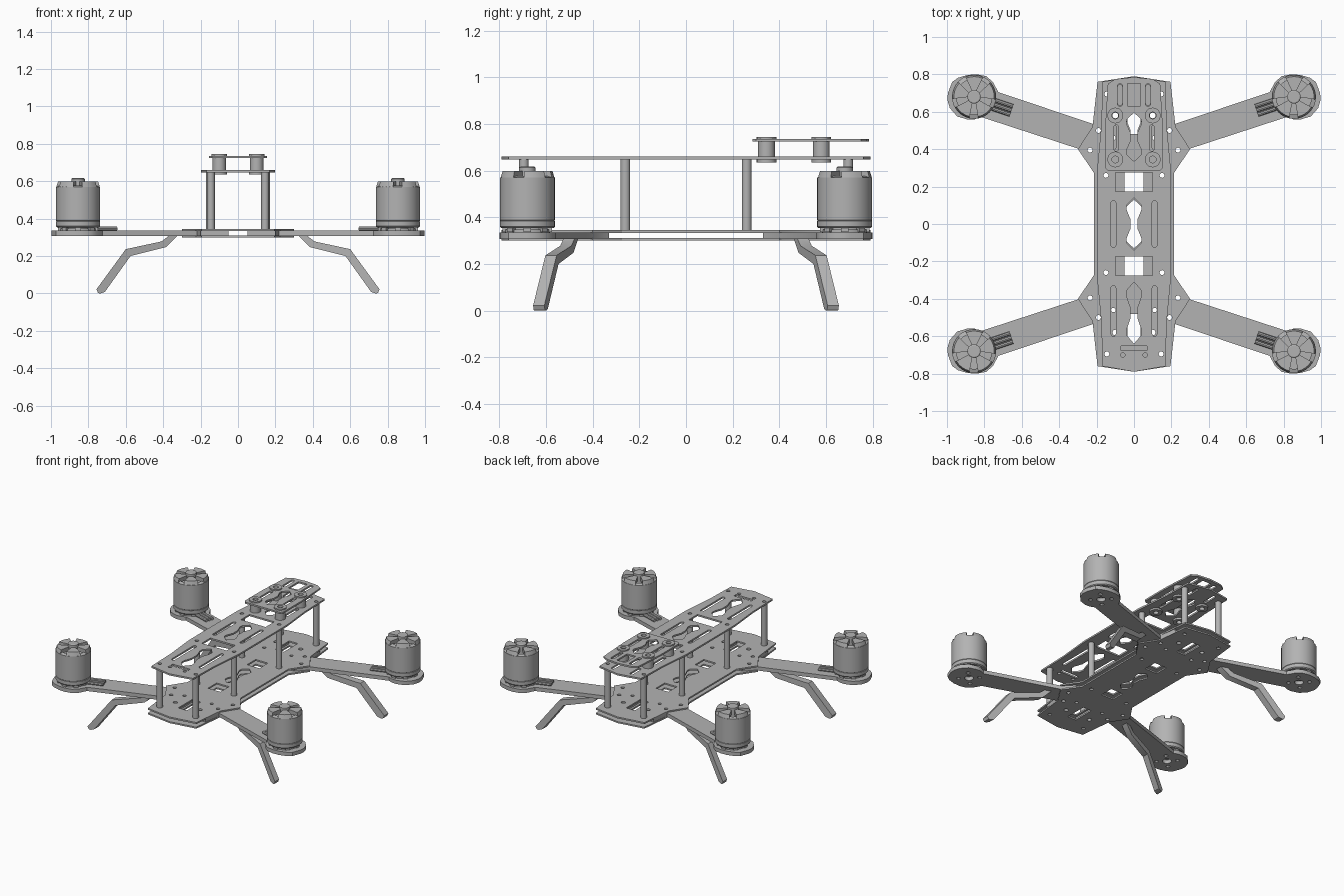
import bpy, bmesh, math
from math import cos, sin, pi

if "Cube" in bpy.data.objects:
    bpy.data.objects.remove(bpy.data.objects["Cube"], do_unlink=True)

GREY = (0.45, 0.45, 0.45, 1)
grey = bpy.data.materials.new("frame grey")
grey.use_nodes = True
grey.diffuse_color = GREY
grey.node_tree.nodes["Principled BSDF"].inputs["Base Color"].default_value = GREY


def place(name, mesh, loc=(0, 0, 0)):
    ob = bpy.data.objects.new(name, mesh)
    ob.location = loc
    bpy.context.collection.objects.link(ob)
    return ob


def finish(bm, name):
    """Clean up a bmesh and return a shaded mesh."""
    bmesh.ops.remove_doubles(bm, verts=bm.verts, dist=0.0004)
    bmesh.ops.recalc_face_normals(bm, faces=bm.faces)
    mesh = bpy.data.meshes.new(name)
    bm.to_mesh(mesh)
    bm.free()
    mesh.materials.append(grey)
    mesh.shade_smooth()
    mesh.set_sharp_from_angle(angle=math.radians(32))
    return mesh


def sheet(name, outline, holes, z0, z1):
    """Flat plate with cut-outs, from a filled and extruded curve."""
    cu = bpy.data.curves.new(name, "CURVE")
    cu.dimensions, cu.fill_mode = "2D", "BOTH"
    cu.extrude = (z1 - z0) / 2
    for pts in [outline] + holes:
        sp = cu.splines.new("POLY")
        sp.points.add(len(pts) - 1)
        for p, (x, y) in zip(sp.points, pts):
            p.co = (x, y, 0, 1)
        sp.use_cyclic_u = True
    tmp = bpy.data.objects.new(name, cu)
    bpy.context.collection.objects.link(tmp)
    dg = bpy.context.evaluated_depsgraph_get()
    raw = bpy.data.meshes.new_from_object(tmp.evaluated_get(dg))
    bpy.data.objects.remove(tmp, do_unlink=True)
    bm = bmesh.new()
    bm.from_mesh(raw)
    bpy.data.meshes.remove(raw)
    bmesh.ops.translate(bm, verts=bm.verts, vec=(0, 0, (z0 + z1) / 2))
    return place(name, finish(bm, name))


def lathe(bm, profile, closed=False, steps=32):
    vs = [bm.verts.new((r, 0, z)) for r, z in profile]
    pairs = list(zip(vs, vs[1:])) + ([(vs[-1], vs[0])] if closed else [])
    es = [bm.edges.new(p) for p in pairs]
    bmesh.ops.spin(bm, geom=vs + es, axis=(0, 0, 1), cent=(0, 0, 0),
                   angle=2 * pi, steps=steps, use_merge=True)


def prism(bm, low, high):
    """Solid between two matching loops of 3D points."""
    a = [bm.verts.new(p) for p in low]
    b = [bm.verts.new(p) for p in high]
    bm.faces.new(a)
    bm.faces.new(b)
    for i in range(len(a)):
        j = (i + 1) % len(a)
        bm.faces.new((a[i], a[j], b[j], b[i]))


# Two-dimensional shapes for cut-outs
def circle(x, y, r, n=16):
    return [(x + r * cos(2 * pi * i / n), y + r * sin(2 * pi * i / n)) for i in range(n)]


def rect(x, y, w, h):
    return [(x - w, y - h), (x + w, y - h), (x + w, y + h), (x - w, y + h)]


def slot(x, y, half, r=0.013):
    top = [(x + r * cos(pi * i / 6), y + half - r + r * sin(pi * i / 6)) for i in range(7)]
    return top + [(2 * x - u, 2 * y - v) for u, v in top]


def hourglass(y, half, w=0.04):
    right = [(0, y - half), (w, y - half * 0.72), (w, y - half * 0.55), (w * 0.5, y - half * 0.2),
             (w * 0.5, y + half * 0.2), (w, y + half * 0.55), (w, y + half * 0.72)]
    return right + [(0, y + half)] + [(-u, v) for u, v in reversed(right[1:])]


def mirrored(half):
    """Complete an outline whose given points are all at positive x."""
    return half + [(-x, y) for x, y in reversed(half) if x > 0]


def both(fn, x, y, *args):
    return [fn(s * x, y, *args) for s in (-1, 1)]


def four(fn, x, y, *args):
    return both(fn, x, y, *args) + both(fn, x, -y, *args)


# Pair of lower frame plates, sandwiching the arms
quarter = [(0, 0.79), (0.195, 0.76), (0.222, 0.52), (0.30, 0.40), (0.215, 0.275)]
lower_outline = mirrored(quarter + [(x, -y) for x, y in reversed(quarter)])
lower_holes = (four(circle, 0.19, 0.5, 0.013) + four(circle, 0.235, 0.395, 0.013)
               + four(circle, 0.15, 0.26, 0.013) + four(circle, 0.145, 0.695, 0.013)
               + four(circle, 0.1, 0.58, 0.015) + four(circle, 0.11, 0.46, 0.012)
               + [rect(0, s * 0.225, 0.05, 0.05) for s in (-1, 1)]
               + [rect(0, s * 0.56, 0.035, 0.08) for s in (-1, 1)] + [hourglass(0, 0.13)])
sheet("bottom_plate", lower_outline, lower_holes, 0.30, 0.311)
sheet("middle_plate", lower_outline, lower_holes, 0.334, 0.345)

# Upper deck with slots and windows
quarter = [(0, 0.79), (0.168, 0.76), (0.175, 0.52), (0.198, 0.28)]
top_outline = mirrored(quarter + [(x, -y) for x, y in reversed(quarter)])
top_holes = (four(circle, 0.15, 0.26, 0.013) + four(circle, 0.145, 0.695, 0.013)
             + both(circle, 0.1, 0.58, 0.03) + both(circle, 0.1, 0.345, 0.03)
             + both(slot, 0.11, 0, 0.125) + both(slot, 0.11, -0.465, 0.135)
             + both(slot, 0.11, 0.465, 0.07) + both(slot, 0.075, 0.69, 0.055)
             + both(circle, 0.06, -0.70, 0.012)
             + [rect(0, s * 0.225, 0.1, 0.05) for s in (-1, 1)]
             + [hourglass(y, h) for y, h in ((0, 0.14), (-0.475, 0.165), (0.475, 0.145))]
             + [rect(0, -0.665, 0.07, 0.012)])
sheet("top_plate", top_outline, top_holes, 0.648, 0.66)

# Raised camera plate on rubber dampers
camera_outline = mirrored([(0, 0.785), (0.10, 0.775), (0.14, 0.75), (0.155, 0.50),
                           (0.155, 0.30), (0.14, 0.285)])
camera_holes = (both(circle, 0.1, 0.58, 0.03) + both(circle, 0.1, 0.345, 0.03)
                + both(slot, 0.095, 0.46, 0.07) + both(slot, 0.075, 0.69, 0.06)
                + [hourglass(0.465, 0.13), rect(0, 0.69, 0.035, 0.06)])
sheet("camera_plate", camera_outline, camera_holes, 0.724, 0.736)

bm = bmesh.new()
lathe(bm, [(0.018, 0.635), (0.042, 0.635), (0.042, 0.648), (0.03, 0.648), (0.03, 0.66),
           (0.036, 0.66), (0.036, 0.724), (0.03, 0.724), (0.03, 0.736), (0.042, 0.736),
           (0.042, 0.745), (0.018, 0.745)], True, 24)
damper = finish(bm, "damper")
for x in (-0.1, 0.1):
    for y in (0.345, 0.58):
        place("damper", damper, (x, y, 0))

# Hollow standoffs
bm = bmesh.new()
lathe(bm, [(0.013, 0.345), (0.021, 0.345), (0.021, 0.648), (0.013, 0.648)], True, 16)
standoff = finish(bm, "standoff")
for s in (-1, 1):
    for x, y in ((0.15, 0.26), (0.145, 0.695)):
        for sy in (-1, 1):
            place("standoff", standoff, (s * x, sy * y, 0))

# Motor: base, bell with recessed top, spokes and shaft cap
bm = bmesh.new()
lathe(bm, [(0, 0.335), (0.095, 0.335), (0.095, 0.348), (0.085, 0.348), (0.085, 0.36), (0, 0.36)])
lathe(bm, [(0, 0.354), (0.112, 0.354), (0.118, 0.36), (0.118, 0.385), (0.1155, 0.387),
           (0.118, 0.389), (0.118, 0.57), (0.095, 0.577), (0.095, 0.53), (0, 0.53)])
lathe(bm, [(0, 0.53), (0.036, 0.53), (0.036, 0.613), (0.03, 0.617), (0, 0.617)], steps=24)
for k in range(5):
    ends = []
    for z, rim in ((0.568, 0.117), (0.598, 0.108)):
        mid = 2 * pi * k / 5 + 0.3
        outer = [(rim * cos(mid + a), rim * sin(mid + a), z)
                 for a in (-0.42, -0.21, 0, 0.21, 0.42)]
        inner = [(0.03 * cos(mid + a), 0.03 * sin(mid + a), z) for a in (0.35, -0.35)]
        ends.append(outer + inner)
    prism(bm, *ends)
for k in range(8):
    a = pi * k / 4
    foot = [(r * cos(a + t), r * sin(a + t)) for r, t in
            ((0.08, -0.15), (0.108, -0.15), (0.108, 0.15), (0.08, 0.15))]
    prism(bm, [(x, y, 0.338) for x, y in foot], [(x, y, 0.356) for x, y in foot])
motor = finish(bm, "motor")

# Arms, motors, wires and landing legs, one set per corner
MX, MY, SLOPE = 0.855, 0.68, 0.335
arm = [(0.05, 0.33), (0.225, 0.33), (0.29, 0.40), (0.82, 0.573), (0.85, 0.56), (0.888, 0.558),
       (0.945, 0.575), (0.985, 0.62), (0.998, 0.665), (0.995, 0.70), (0.972, 0.76), (0.94, 0.782),
       (0.89, 0.797), (0.84, 0.80), (0.79, 0.79), (0.755, 0.76), (0.725, 0.705), (0.22, 0.535),
       (0.2, 0.66), (0.05, 0.66)]
arm_holes = [circle(0.19, 0.5, 0.013), circle(0.235, 0.395, 0.013), circle(0.1, 0.58, 0.015),
             circle(0.11, 0.46, 0.012), circle(MX, MY, 0.03)]
arm_holes += [circle(MX + 0.07 * cos(a), MY + 0.07 * sin(a), 0.014, 10)
              for a in (pi / 4 + pi / 2 * k for k in range(4))]
leg = [(0.365, 0.312), (0.41, 0.278), (0.60, 0.237), (0.757, 0.022), (0.748, 0.002),
       (0.735, 0), (0.712, 0.008), (0.575, 0.20), (0.385, 0.248), (0.32, 0.312)]


def arm_y(x):
    return 0.662 + SLOPE * (x - MX)


for sx, side in ((1, "left"), (-1, "right")):
    for sy, end in ((-1, "front"), (1, "back")):
        tag = end + "_" + side

        def flip(pts):
            return [(sx * x, sy * y) for x, y in pts]

        sheet(tag + "_arm", flip(arm), [flip(h) for h in arm_holes], 0.308, 0.3355)
        place(tag + "_motor", motor, (sx * MX, sy * MY, 0))

        bm = bmesh.new()
        prism(bm, *[[(sx * x, sy * (arm_y(x) + w), z) for x, z in leg] for w in (-0.022, 0.026)])
        place(tag + "_leg", finish(bm, tag + "_leg"))

        # Three motor wires lying along the arm
        bm = bmesh.new()
        for off in (-0.023, 0, 0.023):
            rings = [[(sx * (x + off * 0.3 - 0.01 * cos(t) * SLOPE),
                       sy * (arm_y(x) + 0.012 - off + 0.01 * cos(t)), 0.347 + 0.011 * sin(t))
                      for t in (2 * pi * i / 8 for i in range(8))] for x in (0.655, 0.78)]
            prism(bm, *rings)
        place(tag + "_wires", finish(bm, tag + "_wires"))
